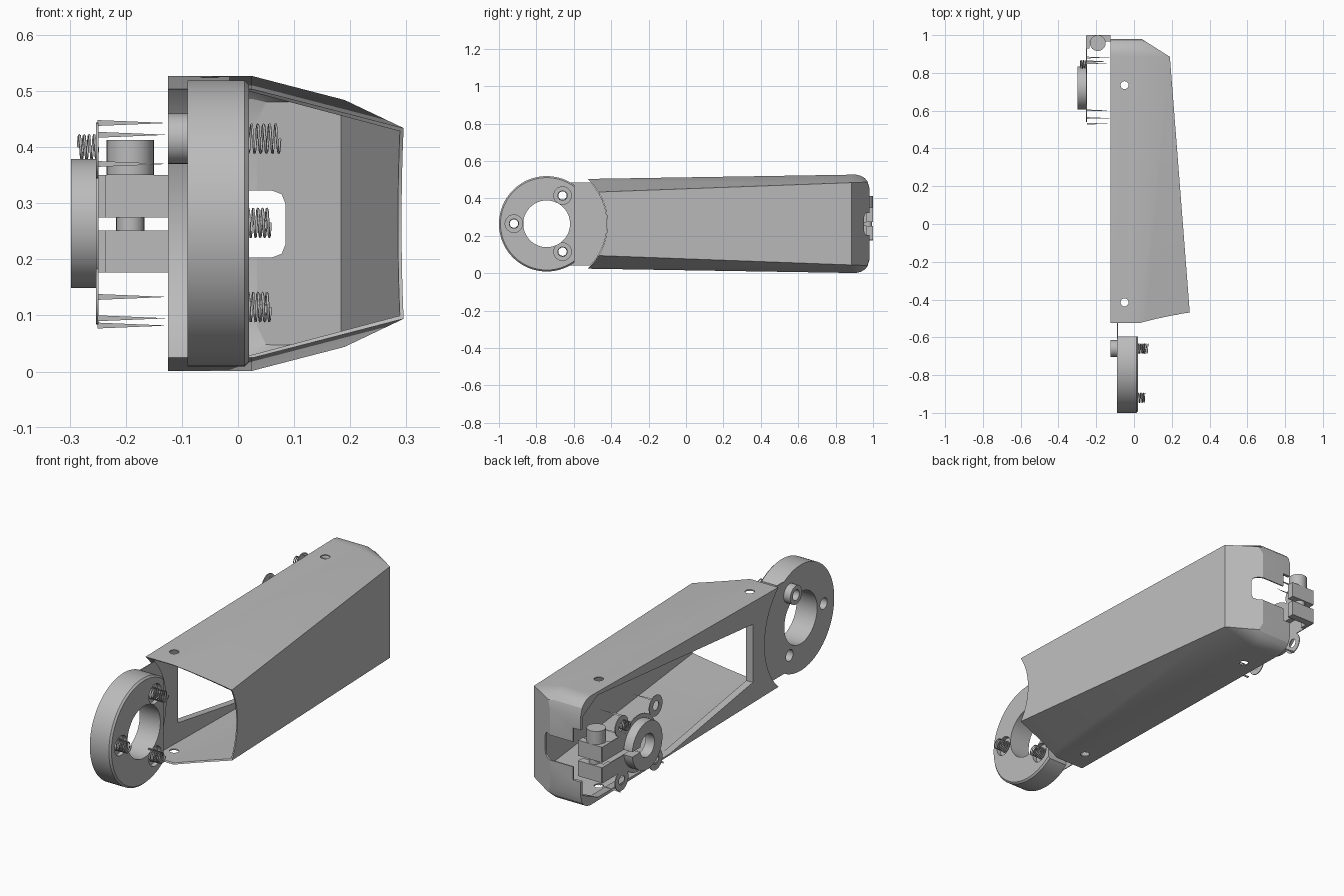
import bpy, bmesh, math
from mathutils import Matrix, Vector

if "Cube" in bpy.data.objects:
    bpy.data.objects.remove(bpy.data.objects["Cube"])

grey = bpy.data.materials.new("plain grey")
grey.use_nodes = True
COL = (0.5, 0.5, 0.5, 1)
grey.diffuse_color = COL
grey.node_tree.nodes["Principled BSDF"].inputs["Base Color"].default_value = COL

ZC = 0.264            # height of the long axis
RING = (-0.745, ZC)   # centre of the front ring (y, z)
HUB = (0.72, ZC)      # centre of the rear hub (y, z)


def finish(name, bm):
    bmesh.ops.recalc_face_normals(bm, faces=bm.faces)
    me = bpy.data.meshes.new(name)
    bm.to_mesh(me)
    bm.free()
    ob = bpy.data.objects.new(name, me)
    bpy.context.collection.objects.link(ob)
    me.materials.append(grey)
    return ob


def loft(name, rings):
    """Closed solid through rings of equal point count."""
    bm = bmesh.new()
    vs = [[bm.verts.new(p) for p in r] for r in rings]
    n = len(vs[0])
    for a, b in zip(vs, vs[1:]):
        for i in range(n):
            bm.faces.new((a[i], a[(i + 1) % n], b[(i + 1) % n], b[i]))
    bm.faces.new(vs[0])
    bm.faces.new(vs[-1])
    return finish(name, bm)


def prism(name, yz, x0, x1):
    return loft(name, [[(x, y, z) for y, z in yz] for x in (x0, x1)])


def box(name, x, y, z):
    return prism(name, [(y[0], z[0]), (y[1], z[0]), (y[1], z[1]), (y[0], z[1])], *x)


def disc(name, c, r, x0, x1, n=64):
    pts = [(c[0] + r * math.cos(2 * math.pi * i / n),
            c[1] + r * math.sin(2 * math.pi * i / n)) for i in range(n)]
    return prism(name, pts, x0, x1)


def post(name, x, y, r, z0, z1):
    bm = bmesh.new()
    bmesh.ops.create_cone(bm, cap_ends=True, segments=32, radius1=r, radius2=r,
                          depth=z1 - z0,
                          matrix=Matrix.Translation((x, y, (z0 + z1) / 2)))
    return finish(name, bm)


def boolean(ob, other, op='DIFFERENCE'):
    m = ob.modifiers.new("cut", 'BOOLEAN')
    m.operation, m.object, m.solver = op, other, 'EXACT'
    bpy.context.view_layer.objects.active = ob
    bpy.ops.object.modifier_apply(modifier=m.name)
    bpy.data.objects.remove(other)


def coil(name, c, x0, x1, r, turns):
    """Screw thread as a thin helix along x."""
    cu = bpy.data.curves.new(name, 'CURVE')
    cu.dimensions = '3D'
    cu.bevel_depth, cu.bevel_resolution = 0.0025, 0
    n = turns * 16
    s = cu.splines.new('POLY')
    s.points.add(n)
    for i in range(n + 1):
        a = 2 * math.pi * i / 16
        s.points[i].co = (x0 + (x1 - x0) * i / n, c[0] + r * math.cos(a),
                          c[1] + r * math.sin(a), 1)
    ob = bpy.data.objects.new(name, cu)
    bpy.context.collection.objects.link(ob)
    cu.materials.append(grey)


# --- Tapered housing, rounded at the closed rear end ---
def section(y, inset, x_left):
    t = (y + 0.465) / 1.35
    h1 = 0.24 + (y + 0.52) / 1.42 * 0.023
    h2 = 0.17 + 0.05 * t
    xs = 0.295 - 0.105 * t
    if y > 0.885:
        xs = 0.19 - 0.15 * (y - 0.885) / 0.095
    if y > 0.9:
        h1 -= 0.07 * (1 - math.sqrt(max(0, 1 - ((y - 0.9) / 0.08) ** 2)))
    h2 = min(h2, h1 - 0.006)
    h1, h2, xs = h1 - inset, h2 - inset, xs - inset
    xm = min(0.025, xs - 0.01)
    yy = y - inset
    return [(x_left, yy, ZC - h1), (xm, yy, ZC - h1), (xs, yy, ZC - h2),
            (xs, yy, ZC + h2), (xm, yy, ZC + h1), (x_left, yy, ZC + h1)]


ends = [0.885, 0.91, 0.935, 0.955, 0.97, 0.98]
housing = loft("housing", [section(y, 0, -0.125) for y in [-0.525] + ends])
boolean(housing, loft("hollow", [section(y, 0.006, -0.09) for y in [-0.6] + ends]))
# curved front edge around the ring
boolean(housing, disc("front_cut", RING, 0.325, -0.3, 0.5, 96))
# opening in the right wall
boolean(housing, prism("window_cut", [(-0.33, 0.12), (-0.33, 0.40), (0.85, 0.51),
                                      (0.965, 0.45), (0.965, 0.07), (0.85, 0.018),
                                      (0.3, 0.018)], -0.2, -0.085))
# rear slot, wider at the open edge
boolean(housing, prism("slot_edge_cut", [(0.9, 0.14), (1.1, 0.14), (1.1, 0.39), (0.9, 0.39)],
                       -0.2, -0.085))
slot = [(-0.3, 0.203), (0.06, 0.203), (0.078, 0.21), (0.085, 0.228),
        (0.085, 0.298), (0.078, 0.316), (0.06, 0.323), (-0.3, 0.323)]
boolean(housing, loft("slot_cut", [[(x, y, z) for x, z in slot] for y in (0.9, 1.1)]))
for y in (0.735, -0.415):
    boolean(housing, post("screw_hole_cut", -0.05, y, 0.021, -0.2, 0.8))

# --- Front ring, cut open on the housing side ---
ring = loft("front_ring", [[(x, RING[0] + r * math.cos(math.pi * i / 48),
                             RING[1] + r * math.sin(math.pi * i / 48)) for i in range(96)]
                           for x, r in ((-0.09, 0.255), (0.012, 0.255), (0.02, 0.247))])
boolean(ring, disc("bore_cut", RING, 0.125, -0.3, 0.3))
boolean(ring, box("open_side_cut", (-0.3, 0.3), (-0.595, 0), (-0.2, 0.8)))
bolts = {"upper": (-0.66, 0.415), "lower": (-0.66, 0.115), "front": (-0.92, 0.265)}
for c in bolts.values():
    boolean(ring, disc("bolt_hole_cut", c, 0.027, -0.3, 0.3, 32))
    boolean(ring, disc("recess_cut", c, 0.047, 0.0, 0.3, 32))

# thin tongue joining ring and housing
tongue = disc("ring_tongue", RING, 0.323, -0.09, -0.086, 96)
boolean(tongue, box("tongue_limit", (-0.2, 0.2), (-0.62, 0), (ZC - 0.222, ZC + 0.222)),
        'INTERSECT')
boolean(tongue, disc("bore_cut", RING, 0.126, -0.3, 0.3))

# bolts of the ring
for key, c in bolts.items():
    end = 0.075 if key == "upper" else 0.058
    coil(key + "_bolt_thread", c, 0.0, end, 0.025, 7)
head = disc("upper_bolt_head", bolts["upper"], 0.045, -0.125, -0.09, 32)
boolean(head, disc("socket_cut", bolts["upper"], 0.025, -0.3, 0.0, 32))

# --- Rear hub with thin flange and clamp ---
hub = disc("rear_hub", HUB, 0.115, -0.298, -0.251)
flange = disc("hub_flange", HUB, 0.135, -0.253, -0.249)
ears = [(HUB[0] + sy * 0.13, HUB[1] + sz * 0.13) for sy in (-1, 1) for sz in (-1, 1)]
for c in ears:
    boolean(flange, disc("ear", c, 0.05, -0.253, -0.249, 32), 'UNION')
boolean(flange, box("clamp_arm", (-0.253, -0.249), (0.78, 0.999), (0.175, 0.35)), 'UNION')
for c in ears:
    boolean(flange, disc("ear_hole_cut", c, 0.022, -0.4, -0.1, 24))
for ob in (hub, flange):
    boolean(ob, disc("hub_bore_cut", HUB, 0.055, -0.4, -0.1, 48))
    boolean(ob, box("clamp_gap_cut", (-0.4, -0.1), (0.72, 1.1), (0.251, 0.275)))

for name, z in (("lower", (0.177, 0.251)), ("upper", (0.275, 0.35))):
    box(name + "_clamp_block", (-0.251, -0.125), (0.965, 1.0), z)
    box(name + "_clamp_web", (-0.251, -0.235), (0.93, 0.965), z)
post("clamp_screw_head", -0.192, 0.958, 0.042, 0.35, 0.413)
post("clamp_screw_neck", -0.192, 0.97, 0.025, 0.251, 0.275)
coil("ear_bolt_thread", (0.845, 0.4), -0.285, -0.25, 0.021, 4)

# thin spikes running inward from the flange
for y, z in ((0.88, 0.37), (0.85, 0.443), (0.60, 0.422), (0.56, 0.133),
             (0.53, 0.095), (0.86, 0.082)):
    bm = bmesh.new()
    bmesh.ops.create_cone(bm, cap_ends=True, segments=3, radius1=0.006, radius2=0.0003,
                          depth=0.12, matrix=Matrix.Translation((-0.19, y, z))
                          @ Matrix.Rotation(math.pi / 2, 4, 'Y'))
    finish("flange_spike", bm)

# smooth round walls, keep edges sharp
bpy.ops.object.select_all(action='DESELECT')
for ob in bpy.context.scene.objects:
    if ob.type == 'MESH' and ob.data.materials and ob.data.materials[0] == grey:
        ob.select_set(True)
        bpy.context.view_layer.objects.active = ob
bpy.ops.object.shade_smooth_by_angle(angle=math.radians(25))
